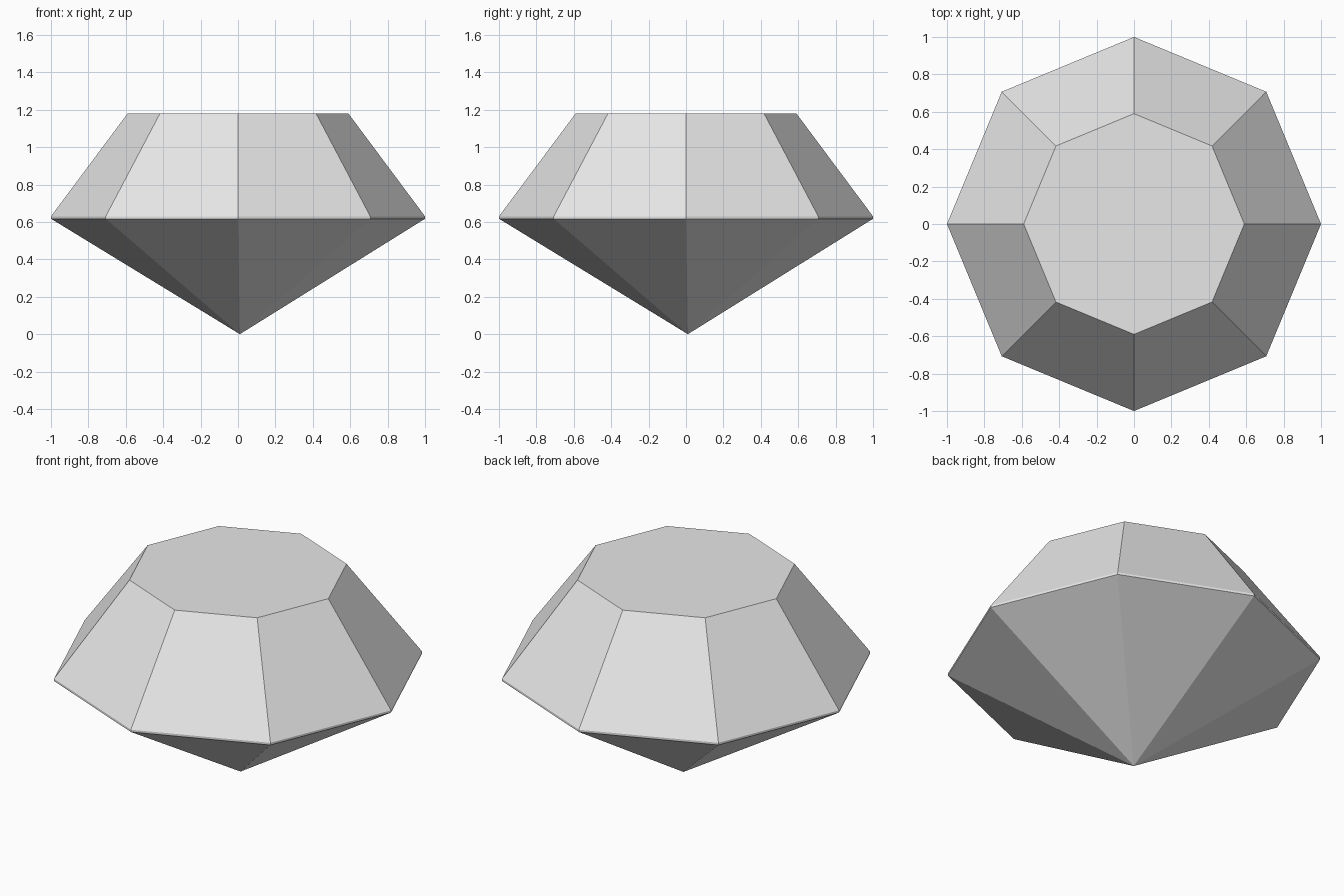
import bpy
import bmesh
from math import cos, sin, tau

cube = bpy.data.objects.get("Cube")
if cube:
    bpy.data.objects.remove(cube, do_unlink=True)

SIDES = 8

# Plain grey stone
grey = bpy.data.materials.new("light_grey")
grey.use_nodes = True
colour = (0.8, 0.8, 0.8, 1)
grey.diffuse_color = colour
grey.node_tree.nodes["Principled BSDF"].inputs["Base Color"].default_value = colour

bm = bmesh.new()


def ring(radius, z):
    """Octagon of vertices with corners on the axes."""
    return [bm.verts.new((radius * cos(tau * i / SIDES), radius * sin(tau * i / SIDES), z))
            for i in range(SIDES)]


# Flat table, sloping crown and thin girdle band
rings = [ring(0.59, 1.18), ring(1.0, 0.63), ring(1.0, 0.617)]
bm.faces.new(rings[0])
for upper, lower in zip(rings, rings[1:]):
    for i in range(SIDES):
        j = (i + 1) % SIDES
        bm.faces.new((upper[i], lower[i], lower[j], upper[j]))

# Pointed pavilion, its tip a touch off centre
tip = bm.verts.new((0.01, 0.01, 0))
for i in range(SIDES):
    bm.faces.new((rings[-1][i], tip, rings[-1][(i + 1) % SIDES]))

bmesh.ops.recalc_face_normals(bm, faces=bm.faces)
mesh = bpy.data.meshes.new("cut_gem")
bm.to_mesh(mesh)
bm.free()
mesh.materials.append(grey)
gem = bpy.data.objects.new("cut_gem", mesh)
bpy.context.collection.objects.link(gem)
